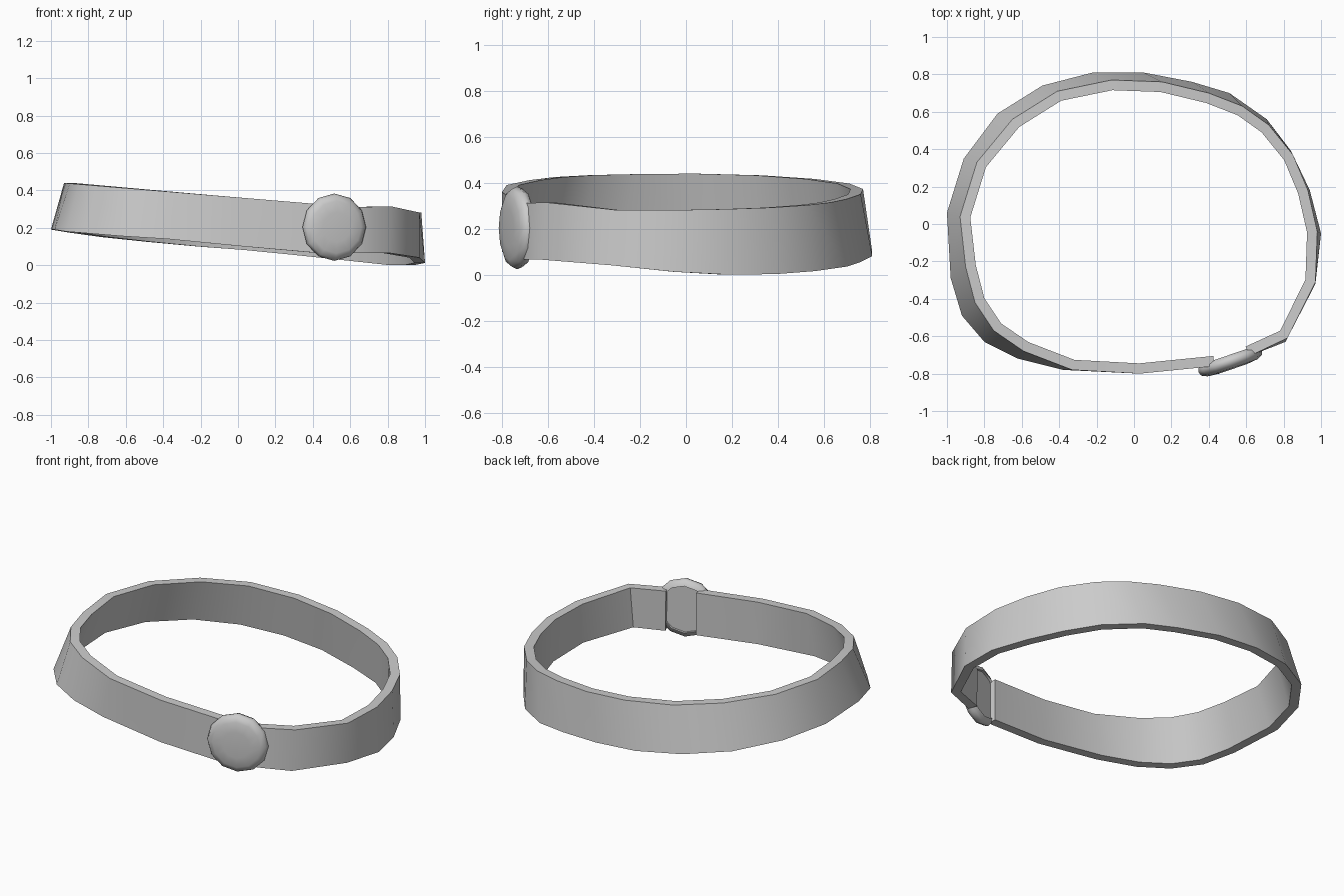
import bpy, bmesh
from math import sin, cos, pi, radians
from mathutils import Vector, Matrix

if "Cube" in bpy.data.objects:
    bpy.data.objects.remove(bpy.data.objects["Cube"])


def finish(name, bm, angle):
    bmesh.ops.recalc_face_normals(bm, faces=bm.faces)
    mesh = bpy.data.meshes.new(name)
    bm.to_mesh(mesh)
    bm.free()
    ob = bpy.data.objects.new(name, mesh)
    bpy.context.collection.objects.link(ob)
    bpy.ops.object.select_all(action='DESELECT')
    ob.select_set(True)
    bpy.context.view_layer.objects.active = ob
    bpy.ops.object.shade_smooth_by_angle(angle=radians(angle))
    return ob


# Strap path: lower outer edge x, y, z, then sideways lean of the upper edge dx, dy
PATH = [
    (.43, -.76, .065, .00, .00), (.03, -.80, .10, .00, .00),
    (-.38, -.78, .14, .05, .00), (-.62, -.72, .155, .03, .04),
    (-.80, -.63, .17, .05, .06), (-.92, -.49, .18, .07, .07),
    (-.98, -.29, .19, .08, .06), (-1.0, .06, .19, .07, -.02),
    (-.91, .35, .175, .07, -.02), (-.73, .59, .15, .08, -.03),
    (-.49, .74, .125, .08, -.03), (-.22, .81, .10, .10, -.04),
    (.05, .81, .08, .10, -.05), (.31, .76, .055, .09, -.06),
    (.51, .70, .035, .07, -.07), (.71, .56, .015, .01, -.03),
    (.84, .39, .002, .01, -.02), (.94, .18, .00, -.01, .00),
    (1.0, -.05, .012, -.02, .01), (.97, -.32, .04, .00, .01),
    (.81, -.63, .065, .01, .02), (.62, -.705, .065, .00, .00),
]
THICK = .055


def inward(points, i):
    # mitred offset towards the inside of the loop
    a, b, c = points[max(i - 1, 0)], points[i], points[min(i + 1, len(points) - 1)]
    d = (b - a).normalized() + (c - b).normalized()
    d.normalize()
    return Vector((d.y, -d.x, 0)) * THICK


# Strap: an open band swept along the path with capped ends
low = [Vector((x, y, z)) for x, y, z, dx, dy in PATH]
high = [Vector((x + dx, y + dy, .362 - .083 * (x + dx) + (.02 if y < -.6 and x > .7 else 0)))
        for x, y, z, dx, dy in PATH]
bm = bmesh.new()
sections = []
for i in range(len(PATH)):
    corners = (low[i], high[i], high[i] + inward(high, i), low[i] + inward(low, i))
    sections.append([bm.verts.new(p) for p in corners])
for s, t in zip(sections, sections[1:]):
    for k in range(4):
        j = (k + 1) % 4
        bm.faces.new((s[k], s[j], t[j], t[k]))
bm.faces.new(sections[0])
bm.faces.new(sections[-1])
finish("belt_strap", bm, 40)

# Buckle: twelve-sided domed disc, profile given as radius and depth (minus = front)
SIDES = 12
PROFILE = [(.145, .035), (.172, .022), (.18, .0), (.17, -.022), (.14, -.036), (.08, -.042)]
bm = bmesh.new()
rings = [[bm.verts.new((r * sin(2 * pi * k / SIDES), d, r * cos(2 * pi * k / SIDES)))
          for k in range(SIDES)] for r, d in PROFILE]
for a, b in zip(rings, rings[1:]):
    for k in range(SIDES):
        j = (k + 1) % SIDES
        bm.faces.new((a[k], a[j], b[j], b[k]))
bm.faces.new(rings[-1])
# shallow recess in the back
back = bm.faces.new(rings[0])
bmesh.ops.inset_individual(bm, faces=[back], thickness=.012)
bmesh.ops.translate(bm, verts=back.verts, vec=(0, -.015, 0))
bm.transform(Matrix.Translation((.515, -.735, .203)) @ Matrix.Rotation(radians(19), 4, 'Z'))
finish("belt_buckle", bm, 50)
